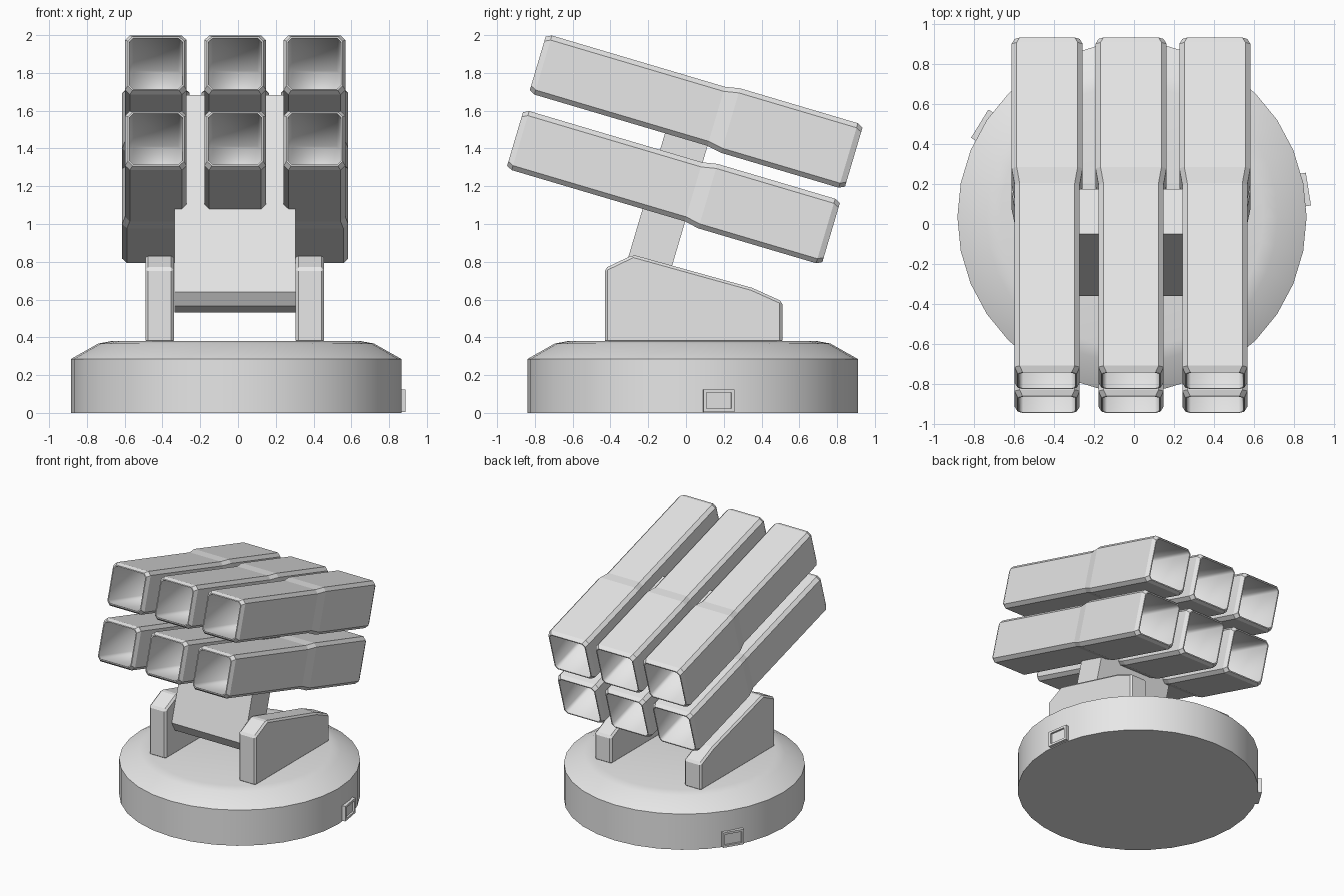
import bpy, bmesh, math
from mathutils import Matrix, Vector

if "Cube" in bpy.data.objects:
    bpy.data.objects.remove(bpy.data.objects["Cube"])

grey = bpy.data.materials.new("light_grey")
grey.diffuse_color = (0.8, 0.8, 0.8, 1)
grey.use_nodes = True
grey.node_tree.nodes["Principled BSDF"].inputs["Base Color"].default_value = grey.diffuse_color

TILT = math.radians(16.5)
ALONG = Vector((0, math.cos(TILT), -math.sin(TILT)))   # tube axis, front to back
UP = Vector((0, math.sin(TILT), math.cos(TILT)))       # tube upward direction


def finish(name, bm, smooth_angle=None):
    bmesh.ops.recalc_face_normals(bm, faces=bm.faces)
    mesh = bpy.data.meshes.new(name)
    bm.to_mesh(mesh)
    bm.free()
    mesh.materials.append(grey)
    if smooth_angle:
        mesh.shade_smooth()
        mesh.set_sharp_from_angle(angle=math.radians(smooth_angle))
    ob = bpy.data.objects.new(name, mesh)
    bpy.context.collection.objects.link(ob)
    return ob


def loft(bm, rings):
    """Skin a list of closed point rings; returns the faces per span and the caps."""
    vr = [[bm.verts.new(p) for p in r] for r in rings]
    n = len(vr[0])
    spans = [[bm.faces.new((a[i], a[(i + 1) % n], b[(i + 1) % n], b[i])) for i in range(n)]
             for a, b in zip(vr, vr[1:])]
    return spans, [bm.faces.new(vr[0]), bm.faces.new(vr[-1])]


def slab(name, profile, x0, x1, bevel=0):
    """Extrude a (y, z) profile across x."""
    bm = bmesh.new()
    loft(bm, [[(x, y, z) for y, z in profile] for x in (x0, x1)])
    ob = finish(name, bm)
    if bevel:
        mod = ob.modifiers.new("edge_chamfer", 'BEVEL')
        mod.width, mod.segments = bevel, 1
    return ob


# Round turntable base
CX, CY, SIDES = -0.01, 0.035, 32
bm = bmesh.new()
loft(bm, [[(CX + r * math.cos(2 * math.pi * i / SIDES), CY + r * math.sin(2 * math.pi * i / SIDES), z)
           for i in range(SIDES)]
          for r, z in ((0.875, 0), (0.875, 0.285), (0.73, 0.367), (0.66, 0.38))])
finish("turntable_base", bm, 32)

# Framed hatch plates on the base rim
for i, deg in enumerate((9, 148.5)):
    bm = bmesh.new()
    turn = Matrix.Translation((CX, CY, 0.065)) @ Matrix.Rotation(math.radians(deg), 4, 'Z')

    def rect(x, w, h):
        return [turn @ Vector((x, sy * w, sz * h)) for sy, sz in ((-1, -1), (1, -1), (1, 1), (-1, 1))]
    loft(bm, [rect(0.84, 0.083, 0.06), rect(0.895, 0.083, 0.06),
              rect(0.895, 0.066, 0.043), rect(0.88, 0.066, 0.043)])
    finish(f"hatch_plate_{i + 1}", bm)

# Side brackets
bracket = [(-0.43, 0.37), (-0.43, 0.765), (-0.28, 0.837), (0.35, 0.662), (0.51, 0.59), (0.51, 0.37)]
for side, x in (("left", -0.49), ("right", 0.305)):
    slab(f"bracket_{side}", bracket, x, x + 0.15, 0.014)

# Leaning pillar with chamfered foot
foot = Vector((0, -0.36, 0.64))
outline = [foot + a * ALONG + u * UP for a, u in
           ((0, 0), (0, 1.088), (0.235, 1.088), (0.235, 0), (0.175, -0.06), (0.06, -0.06))]
slab("pillar", [(p.y, p.z) for p in outline], -0.335, 0.305)


# Launch tubes: chamfered square section, wider rear half, recessed at both ends
def tube(name, mouth):
    def ring(u, h, c):
        corners = ((h, c - h), (h, h - c), (h - c, h), (c - h, h),
                   (-h, h - c), (-h, c - h), (c - h, -h), (h - c, -h))
        return [mouth + u * ALONG + v * UP + Vector((x, 0, 0)) for x, v in corners]
    bm = bmesh.new()
    spans, caps = loft(bm, [ring(*s) for s in (
        (0.6, 0.138, 0.02), (0, 0.14, 0.02),
        (0, 0.148, 0.025), (0.03, 0.163, 0.025), (0.985, 0.163, 0.025),
        (1.065, 0.178, 0.025), (1.715, 0.178, 0.025), (1.745, 0.163, 0.025),
        (1.745, 0.155, 0.02), (1.145, 0.153, 0.02))])
    for f in spans[0] + spans[-1] + caps:   # soft shading inside the bores
        f.smooth = True
    finish(name, bm)


for row, (y, z) in (("upper", (-0.785, 1.85)), ("lower", (-0.905, 1.45))):
    for col, x in (("left", -0.435), ("middle", -0.015), ("right", 0.405)):
        tube(f"tube_{row}_{col}", Vector((x, y, z)))
